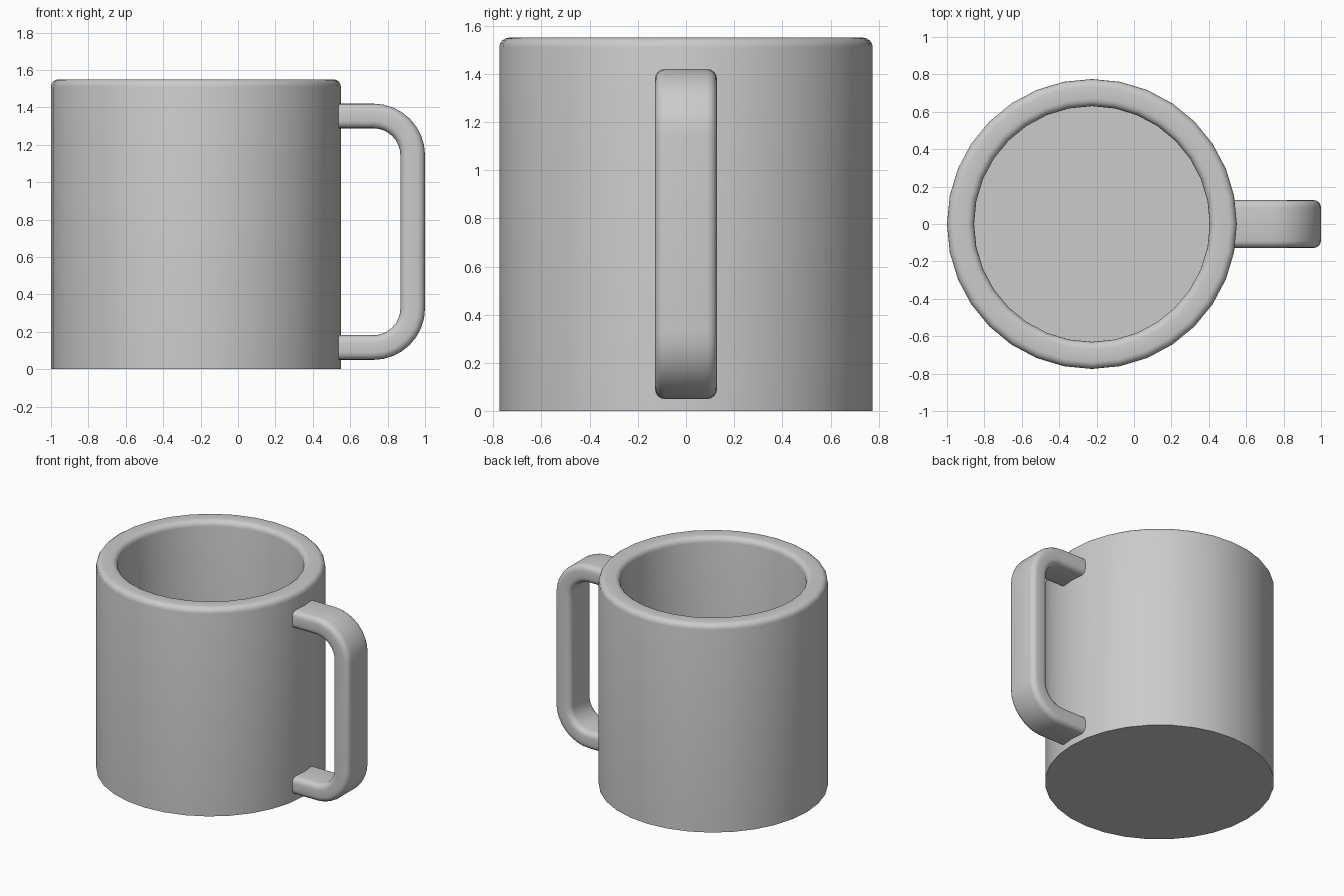
import bpy, bmesh, math
from math import sin, cos, pi

if "Cube" in bpy.data.objects:
    bpy.data.objects.remove(bpy.data.objects["Cube"])

CX, SIDES = -0.225, 32


def arc(cx, cy, r, a0, a1, n):
    """Points along an arc, angles in degrees."""
    angles = [math.radians(a0 + (a1 - a0) * i / n) for i in range(n + 1)]
    return [(cx + r * cos(a), cy + r * sin(a)) for a in angles]


def finish(bm, name):
    bmesh.ops.remove_doubles(bm, verts=bm.verts, dist=1e-5)
    bmesh.ops.recalc_face_normals(bm, faces=bm.faces)
    mesh = bpy.data.meshes.new(name)
    bm.to_mesh(mesh)
    bm.free()
    obj = bpy.data.objects.new(name, mesh)
    bpy.context.collection.objects.link(obj)
    bpy.ops.object.select_all(action='DESELECT')
    obj.select_set(True)
    bpy.context.view_layer.objects.active = obj
    bpy.ops.object.shade_smooth_by_angle(angle=math.radians(40))
    return obj


def skin(bm, rings, closed):
    """Join consecutive rings of vertices with quads."""
    for a, b in zip(rings, rings[1:]):
        n = len(a)
        for i in range(n if closed else n - 1):
            j = (i + 1) % n
            bm.faces.new((a[i], a[j], b[j], b[i]))


# Mug body: turned wall with a rounded rim, closed by floor and base discs
R_OUT, R_IN, H, FLOOR, B = 0.775, 0.63, 1.55, 0.14, 0.04
profile = [(R_OUT, 0)]
profile += arc(R_OUT - B, H - B, B, 0, 90, 4)
profile += arc(R_IN + B, H - B, B, 90, 180, 4)
profile += [(R_IN, FLOOR)]
bm = bmesh.new()
rings = [[bm.verts.new((CX + r * cos(2 * pi * i / SIDES),
                        r * sin(2 * pi * i / SIDES), z))
          for i in range(SIDES)] for r, z in profile]
skin(bm, rings, True)
bm.faces.new(rings[0])
bm.faces.new(rings[-1])
finish(bm, "mug_body")

# Handle: rounded rectangle swept along a C-shaped path
HALF_W, HALF_T, C = 0.128, 0.066, 0.04
section = []
for k, (sx, sy) in enumerate([(1, 1), (-1, 1), (-1, -1), (1, -1)]):
    section += arc(sx * (HALF_W - C), sy * (HALF_T - C), C, 90 * k, 90 * k + 90, 4)

X_IN, X_OUT, Z_LOW, Z_TOP, R = 0.48, 0.934, 0.116, 1.354, 0.21
path = [(X_IN, Z_TOP, 90)]
for zc, a0 in ((Z_TOP - R, 90), (Z_LOW + R, 0)):
    for i, (x, z) in enumerate(arc(X_OUT - R, zc, R, a0, a0 - 90, 8)):
        path.append((x, z, a0 - 90 * i / 8))
path.append((X_IN, Z_LOW, -90))

bm = bmesh.new()
rings = []
for x, z, a in path:
    ca, sa = cos(math.radians(a)), sin(math.radians(a))
    rings.append([bm.verts.new((x + t * ca, w, z + t * sa)) for w, t in section])
skin(bm, rings, True)
bm.faces.new(rings[0])
bm.faces.new(rings[-1])
finish(bm, "mug_handle")
